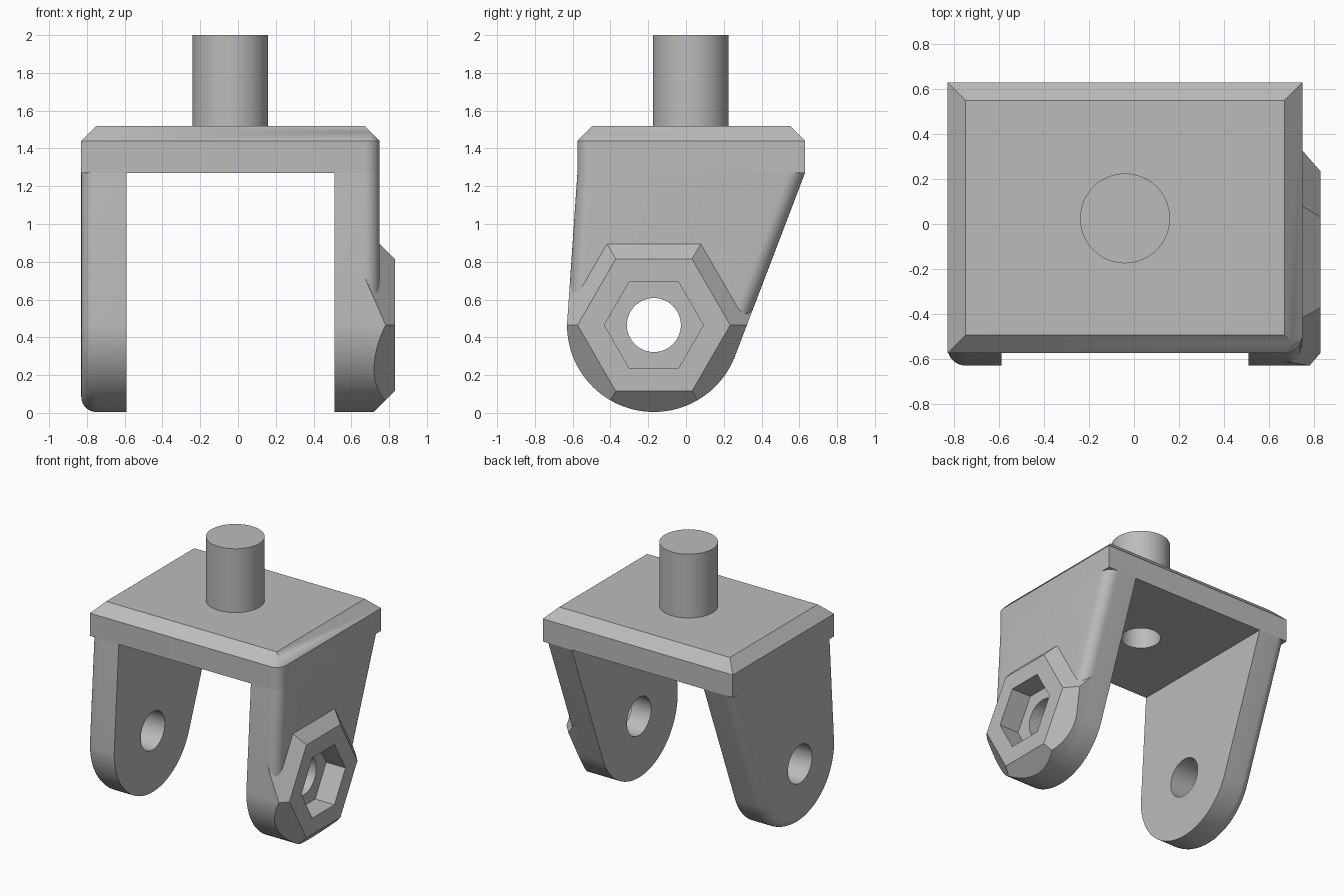
import bpy, bmesh
from math import cos, sin, pi, atan2
from mathutils import Vector

cube = bpy.data.objects.get("Cube")
if cube:
    bpy.data.objects.remove(cube, do_unlink=True)

grey = bpy.data.materials.new("plain grey")
grey.use_nodes = True
grey.diffuse_color = (0.5, 0.5, 0.5, 1)
grey.node_tree.nodes["Principled BSDF"].inputs["Base Color"].default_value = (0.5, 0.5, 0.5, 1)

LEFT, RIGHT, FRONT, BACK = -0.83, 0.75, -0.575, 0.63
UNDER, RIM, TOP = 1.27, 1.44, 1.52
PIVOT_Y, PIVOT_Z, ARM_R = -0.17, 0.465, 0.46
STEM = Vector((-0.04, 0.025, 0))
ROUND = 0.08


def loft(name, rings, round_edges=None):
    """Closed solid through equal-length rings; round_edges picks edges to fillet."""
    bm = bmesh.new()
    loops = [[bm.verts.new(p) for p in ring] for ring in rings]
    n = len(loops[0])
    for a, b in zip(loops, loops[1:]):
        for i in range(n):
            j = (i + 1) % n
            bm.faces.new((a[i], a[j], b[j], b[i]))
    bm.faces.new(loops[0][::-1])
    bm.faces.new(loops[-1])
    bmesh.ops.recalc_face_normals(bm, faces=bm.faces)
    if round_edges:
        edges = [e for e in bm.edges if round_edges(*[v.co for v in e.verts])]
        bmesh.ops.bevel(bm, geom=edges, offset=ROUND, segments=8, profile=0.5,
                        affect='EDGES', clamp_overlap=True)
    mesh = bpy.data.meshes.new(name)
    bm.to_mesh(mesh)
    bm.free()
    mesh.materials.append(grey)
    obj = bpy.data.objects.new(name, mesh)
    bpy.context.collection.objects.link(obj)
    return obj


def side_ring(x, radius, n):
    """Regular polygon around the pivot axis, in the plane at x."""
    return [(x, PIVOT_Y + radius * cos(2 * pi * i / n), PIVOT_Z + radius * sin(2 * pi * i / n))
            for i in range(n)]


def flat_ring(z, radius, n=64):
    return [(STEM.x + radius * cos(2 * pi * i / n), STEM.y + radius * sin(2 * pi * i / n), z)
            for i in range(n)]


def rect(z, inset):
    return [(LEFT + inset, FRONT + inset, z), (RIGHT - inset, FRONT + inset, z),
            (RIGHT - inset, BACK - inset, z), (LEFT + inset, BACK - inset, z)]


def boolean(obj, tool, operation='DIFFERENCE'):
    mod = obj.modifiers.new("cut", 'BOOLEAN')
    mod.operation, mod.object, mod.solver = operation, tool, 'EXACT'
    bpy.context.view_layer.objects.active = obj
    bpy.ops.object.modifier_apply(modifier=mod.name)


# Arm outline: round foot, near-upright front, sloping back
start = -0.37
profile = [(FRONT, UNDER)]
for i in range(49):
    a = -pi + (pi + start) * i / 48
    profile.append((PIVOT_Y + ARM_R * cos(a), PIVOT_Z + ARM_R * sin(a)))
profile.append((BACK, UNDER))


def arm_ring(x):
    return [(x, y, z) for y, z in profile]


def outer_edge(x):
    def test(a, b):
        at_face = abs(a.x - x) < 1e-4 and abs(b.x - x) < 1e-4
        return at_face and min(a.z, b.z) < UNDER - 0.01
    return test


# Top plate with chamfered rim and one rounded front corner
plate = loft("top_plate", [rect(UNDER, 0), rect(RIM, 0), rect(TOP, ROUND)],
             lambda a, b: min(a.x, b.x) > RIGHT - 0.01 and max(a.y, b.y) < FRONT + 0.01
             and max(a.z, b.z) < RIM + 0.01)
stem = loft("stem", [flat_ring(TOP, 0.2), flat_ring(2.0, 0.2)])

# Two arms with rounded outer edges
left_arm = loft("left_arm", [arm_ring(LEFT), arm_ring(-0.59)], outer_edge(LEFT))
right_arm = loft("right_arm", [arm_ring(0.51), arm_ring(RIGHT)], outer_edge(RIGHT))

# Tapered six-sided nut boss, trimmed to the arm outline
boss = loft("nut_boss", [side_ring(0.6, 0.67, 6), side_ring(0.83, 0.404, 6)])
trim = loft("trim_cutter", [arm_ring(0.52), arm_ring(0.9)])
boolean(boss, trim, 'INTERSECT')

# Pivot holes, nut pocket and blind bore under the stem
hole = loft("hole_cutter", [side_ring(-1, 0.143, 48), side_ring(1, 0.143, 48)])
pocket = loft("pocket_cutter", [side_ring(0.67, 0.262, 6), side_ring(1, 0.262, 6)])
bore = loft("bore_cutter", [flat_ring(1.2, 0.135), flat_ring(1.85, 0.135)])
for part in (left_arm, right_arm, boss):
    boolean(part, hole)
for part in (right_arm, boss):
    boolean(part, pocket)
for part in (plate, stem):
    boolean(part, bore)
for cutter in (trim, hole, pocket, bore):
    bpy.data.objects.remove(cutter, do_unlink=True)

# Smooth the round surfaces, keep hard edges crisp
for part in (plate, stem, left_arm, right_arm, boss):
    bpy.ops.object.select_all(action='DESELECT')
    part.select_set(True)
    bpy.context.view_layer.objects.active = part
    bpy.ops.object.shade_smooth_by_angle(angle=0.5)
